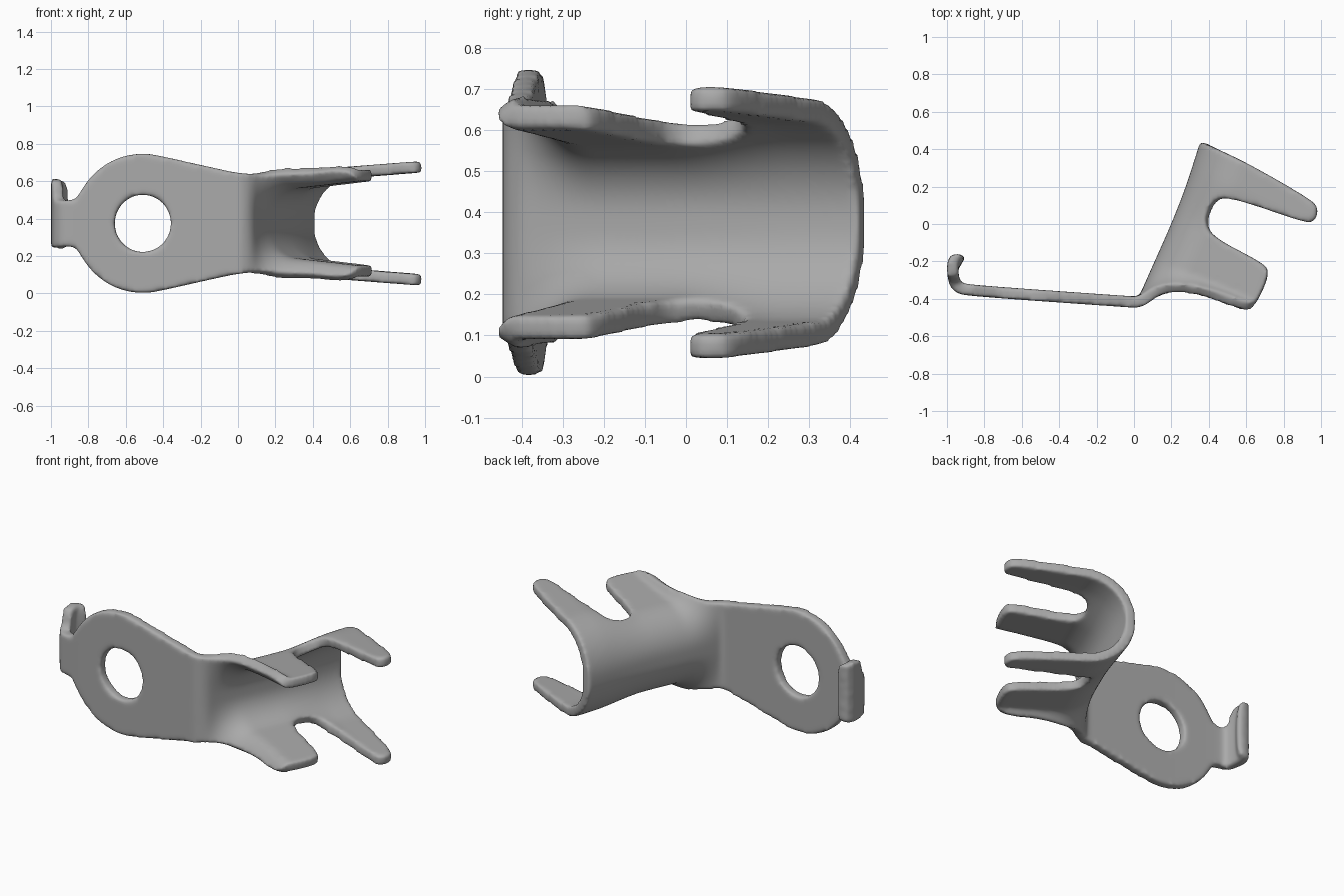
import bpy, bmesh, math
from mathutils import Vector

cube = bpy.data.objects.get("Cube")
if cube:
    bpy.data.objects.remove(cube)

MID_Z = 0.375          # height of the symmetry plane
THICKNESS = 0.06
FOLD_DIR = Vector((0.905, -0.425, 0))   # direction the crimp arms point


def smoothstep(a, b, x):
    t = min(max((x - a) / (b - a), 0), 1)
    return t * t * (3 - 2 * t)


def mix(a, b, t):
    return a + (b - a) * t


def round_corners(points, closed, rounds):
    """Corner cutting that keeps the end points of open lines."""
    for _ in range(rounds):
        n = len(points)
        out = [] if closed else [points[0]]
        for i in range(n if closed else n - 1):
            p, q = points[i], points[(i + 1) % n]
            out += [p.lerp(q, 0.25), p.lerp(q, 0.75)]
        points = out if closed else out + [points[-1]]
    return points


# Bend line of the sheet seen from above: lip, ring plate, barrel spine
spine = round_corners([Vector(p) for p in (
    (-0.905, -0.21), (-0.965, -0.175), (-0.972, -0.25), (-0.955, -0.34),
    (-0.86, -0.357), (-0.05, -0.414), (0.045, -0.42), (0.085, -0.33),
    (0.277, 0.10), (0.384, 0.435))], False, 3)
lengths = [0.0]
for p, q in zip(spine, spine[1:]):
    lengths.append(lengths[-1] + (q - p).length)
zero = next(s for s, p in zip(lengths, spine) if p.x > -0.06)
zero -= next(p.x for p in spine if p.x > -0.06)
lengths = [s - zero for s in lengths]


def spine_point(u):
    i = 0
    while i < len(spine) - 2 and lengths[i + 1] < u:
        i += 1
    t = (u - lengths[i]) / (lengths[i + 1] - lengths[i])
    return spine[i].lerp(spine[i + 1], t)


def fold(u, v):
    """Map a point of the flat blank onto the bent sheet."""
    p = spine_point(u)
    wide = smoothstep(0.5, 0.82, u)
    angle = math.radians(mix(84, 86, wide)) * smoothstep(0.02, 0.29, u)
    flat = mix(0.02, 0.01, wide)
    arc = mix(0.185, 0.25, wide) * math.pi / 2
    w = abs(v)
    z, depth = w, 0.0
    if w > flat and angle > 0.001:
        r = arc / angle
        a = min(w - flat, arc) / r
        rest = max(w - flat - arc, 0)
        z = flat + r * math.sin(a) + rest * math.cos(a)
        depth = r * (1 - math.cos(a)) + rest * math.sin(a)
    return Vector((p.x, p.y, MID_Z + math.copysign(z, v))) + FOLD_DIR * depth


# Half outline of the flat blank: crimp arms, neck, ring
half = [(0.95, 0.2), (0.95, 0.42), (0.92, 0.78), (0.895, 0.85), (0.815, 0.85),
        (0.79, 0.79), (0.755, 0.44), (0.72, 0.31), (0.64, 0.27), (0.55, 0.28),
        (0.51, 0.36), (0.5, 0.64), (0.47, 0.695), (0.27, 0.695), (0.245, 0.65),
        (0.225, 0.42), (0.17, 0.3), (0.1, 0.262), (0, 0.268), (-0.2, 0.312)]
for deg in range(80, 151, 10):
    a = math.radians(deg)
    half.append((-0.51 + 0.373 * math.cos(a), 0.373 * math.sin(a)))
half += [(-0.87, 0.125), (-0.93, 0.122)]
# The lip reaches higher on its upper side
lip = [(-0.98, 0.13), (-1.0, 0.22), (-1.04, 0.237), (-1.11, 0.237), (-1.15, 0.2),
       (-1.15, -0.1), (-1.12, -0.13), (-0.97, -0.13)]
outline = half + lip + [(u, -v) for u, v in reversed(half)]
outline = round_corners([Vector(p) for p in outline], True, 2)
hole = []
for i in range(48):
    a = math.tau * i / 48
    hole.append(Vector((-0.51 + 0.151 * math.cos(a), 0.153 * math.sin(a))))

# Fill the blank, cut it into a fine grid, then fold it
bm = bmesh.new()
for loop in (outline, hole):
    verts = [bm.verts.new((p.x, p.y, 0)) for p in loop]
    for i, vert in enumerate(verts):
        bm.edges.new((vert, verts[i - 1]))
bmesh.ops.triangle_fill(bm, use_beauty=True, edges=bm.edges[:], normal=(0, 0, 1))
for axis, low, high in ((0, -1.15, 0.95), (1, -0.85, 0.85)):
    normal = Vector((axis == 0, axis == 1, 0))
    steps = int((high - low) / 0.025)
    for i in range(1, steps):
        bmesh.ops.bisect_plane(bm, geom=bm.verts[:] + bm.edges[:] + bm.faces[:],
                               plane_co=normal * mix(low, high, i / steps),
                               plane_no=normal, dist=0.0005)
bmesh.ops.remove_doubles(bm, verts=bm.verts[:], dist=0.002)
for vert in bm.verts:
    vert.co = fold(vert.co.x, vert.co.y)
bmesh.ops.recalc_face_normals(bm, faces=bm.faces[:])
mesh = bpy.data.meshes.new("ring_terminal")
bm.to_mesh(mesh)
bm.free()
terminal = bpy.data.objects.new("ring_terminal", mesh)
bpy.context.collection.objects.link(terminal)

# Plain metal colour
metal = bpy.data.materials.new("grey_metal")
metal.use_nodes = True
grey = (0.4, 0.4, 0.4, 1)
metal.diffuse_color = grey
metal.node_tree.nodes["Principled BSDF"].inputs["Base Color"].default_value = grey
mesh.materials.append(metal)

# Sheet thickness with softly rounded edges
solid = terminal.modifiers.new("thickness", "SOLIDIFY")
solid.thickness = THICKNESS
solid.offset = 0
remesh = terminal.modifiers.new("fuse", "REMESH")
remesh.mode = "VOXEL"
remesh.voxel_size = 0.012
remesh.use_smooth_shade = True
soft = terminal.modifiers.new("round_edges", "SMOOTH")
soft.factor = 0.5
soft.iterations = 8
